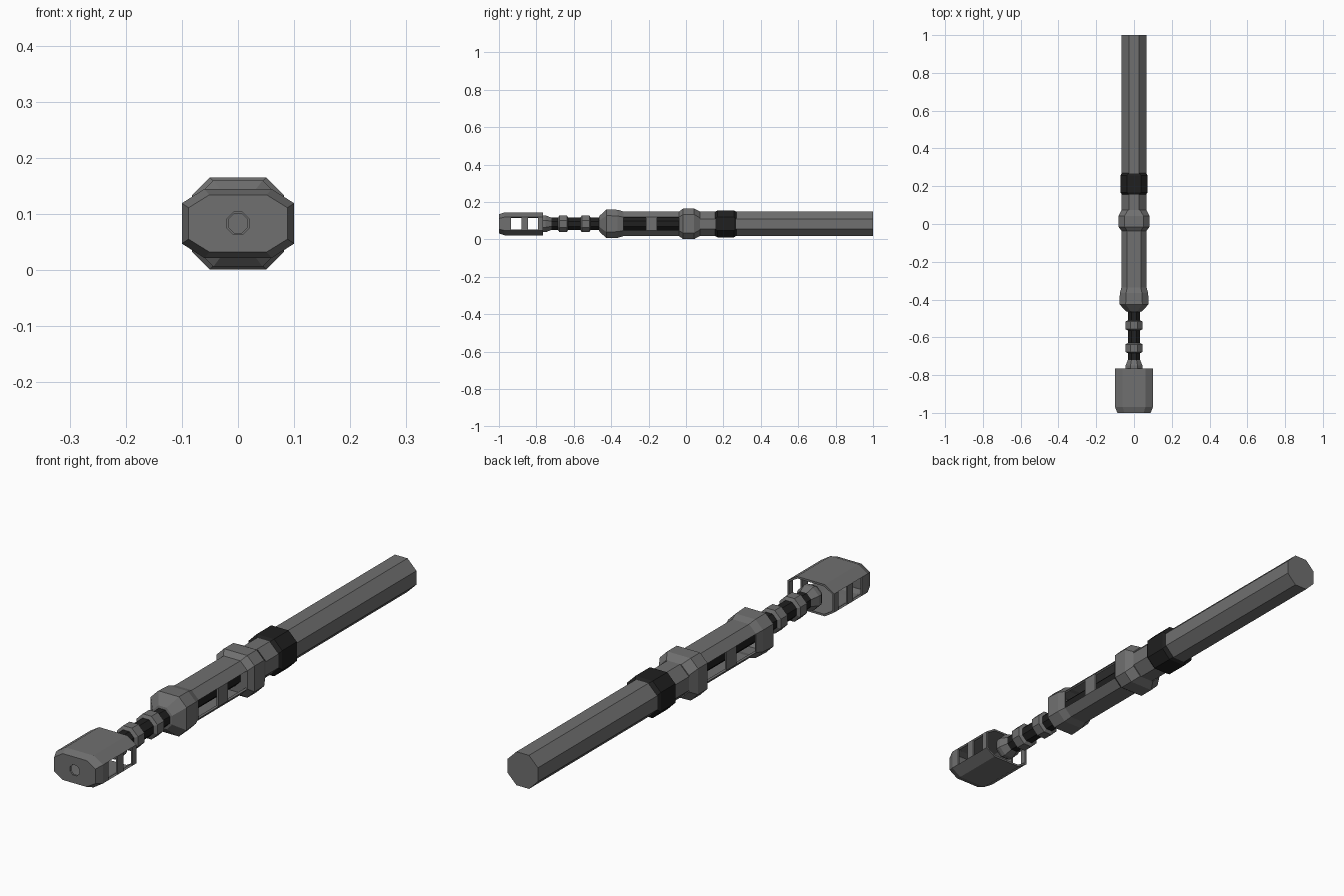
import bpy, bmesh

if "Cube" in bpy.data.objects:
    bpy.data.objects.remove(bpy.data.objects["Cube"])

CZ = 0.083  # height of the long axis


def material(name, value):
    m = bpy.data.materials.new(name)
    m.diffuse_color = (value, value, value, 1)
    m.use_nodes = True
    m.node_tree.nodes["Principled BSDF"].inputs["Base Color"].default_value = m.diffuse_color
    return m


GREY = material("gunmetal grey", 0.16)
BLACK = material("matte black", 0.014)


def octagon(y, hx, hz, cx, cz):
    """Eight corners of a chamfered rectangle; face 0 and 4 are the sides."""
    return [(hx, y, CZ - cz), (hx, y, CZ + cz), (cx, y, CZ + hz), (-cx, y, CZ + hz),
            (-hx, y, CZ + cz), (-hx, y, CZ - cz), (-cx, y, CZ - hz), (cx, y, CZ - hz)]


def loft(name, stations, mat, gaps=(), caps=(True, True), wall=0):
    """Skin octagons along y. gaps: spans whose two side faces stay open."""
    bm = bmesh.new()
    rings = []
    for s in stations:
        if len(s) == 2:                       # regular octagon: y, half width
            s = (s[0], s[1], s[1], s[1] * 0.414, s[1] * 0.414)
        elif len(s) == 3:                     # y, half width, corner position
            s = (s[0], s[1], s[1], s[2], s[2])
        rings.append([bm.verts.new(p) for p in octagon(*s)])
    for i, (a, b) in enumerate(zip(rings, rings[1:])):
        for k in range(8):
            if i in gaps and k in (0, 4):
                continue
            j = (k + 1) % 8
            bm.faces.new((a[k], a[j], b[j], b[k]))
    if caps[0]:
        bm.faces.new(rings[0])
    if caps[1]:
        bm.faces.new(rings[-1])
    bmesh.ops.recalc_face_normals(bm, faces=bm.faces)
    # make sure the skin faces away from the axis
    if sum(f.normal.z * (f.calc_center_median().z - CZ) for f in bm.faces) < 0:
        bmesh.ops.reverse_faces(bm, faces=bm.faces)
    me = bpy.data.meshes.new(name)
    bm.to_mesh(me)
    bm.free()
    me.materials.append(mat)
    ob = bpy.data.objects.new(name, me)
    bpy.context.collection.objects.link(ob)
    if wall:
        mod = ob.modifiers.new("wall", 'SOLIDIFY')
        mod.thickness = wall
        mod.offset = -1
    return ob


def muzzle_section(y):
    return (y, 0.1, 0.0615, 0.06, 0.036)


# Vented muzzle shell, open at the back, with a bore hole in front
loft("muzzle_brake",
     [(-1, 0.02), (-1, 0.088, 0.051, 0.051, 0.028)]
     + [muzzle_section(y) for y in (-0.97, -0.935, -0.88, -0.845, -0.79, -0.765)],
     GREY, gaps=(3, 5), caps=(False, False), wall=0.008)

# Flared neck joining muzzle and barrel, with a shallow bore
loft("muzzle_neck",
     [(-0.74, 0.017), (-0.78, 0.017), (-0.78, 0.038), (-0.765, 0.045),
      (-0.75, 0.045), (-0.72, 0.033)], GREY)

# Inner barrel
loft("barrel", [(-0.73, 0.033), (-0.45, 0.033)], BLACK)
loft("inner_rod", [(-0.45, 0.036), (-0.02, 0.036)], BLACK)

# Barrel rings
for i, y in enumerate((-0.657, -0.537)):
    loft(f"barrel_ring_{i + 1}",
         [(y - 0.027, 0.033), (y - 0.02, 0.045), (y + 0.02, 0.045), (y + 0.027, 0.033)],
         GREY)

# Slotted handguard with a flared front collar
loft("handguard",
     [(-0.465, 0.033), (-0.463, 0.042), (-0.425, 0.077, 0.044), (-0.365, 0.075, 0.042)]
     + [(y, 0.066, 0.036) for y in (-0.335, -0.215, -0.155, -0.035, -0.02)],
     GREY, gaps=(4, 6), caps=(False, False), wall=0.008)

# Raised collar between handguard and tube
loft("middle_collar",
     [(-0.037, 0.066, 0.036), (-0.015, 0.082, 0.05), (0.043, 0.082, 0.05),
      (0.075, 0.065, 0.032)], GREY)

# Long rear tube
loft("rear_tube", [(0.06, 0.065), (1, 0.065)], GREY)

# Black clamp band on the tube
loft("clamp_band",
     [(0.155, 0.064), (0.168, 0.072, 0.037), (0.257, 0.072, 0.037), (0.27, 0.064)], BLACK)
